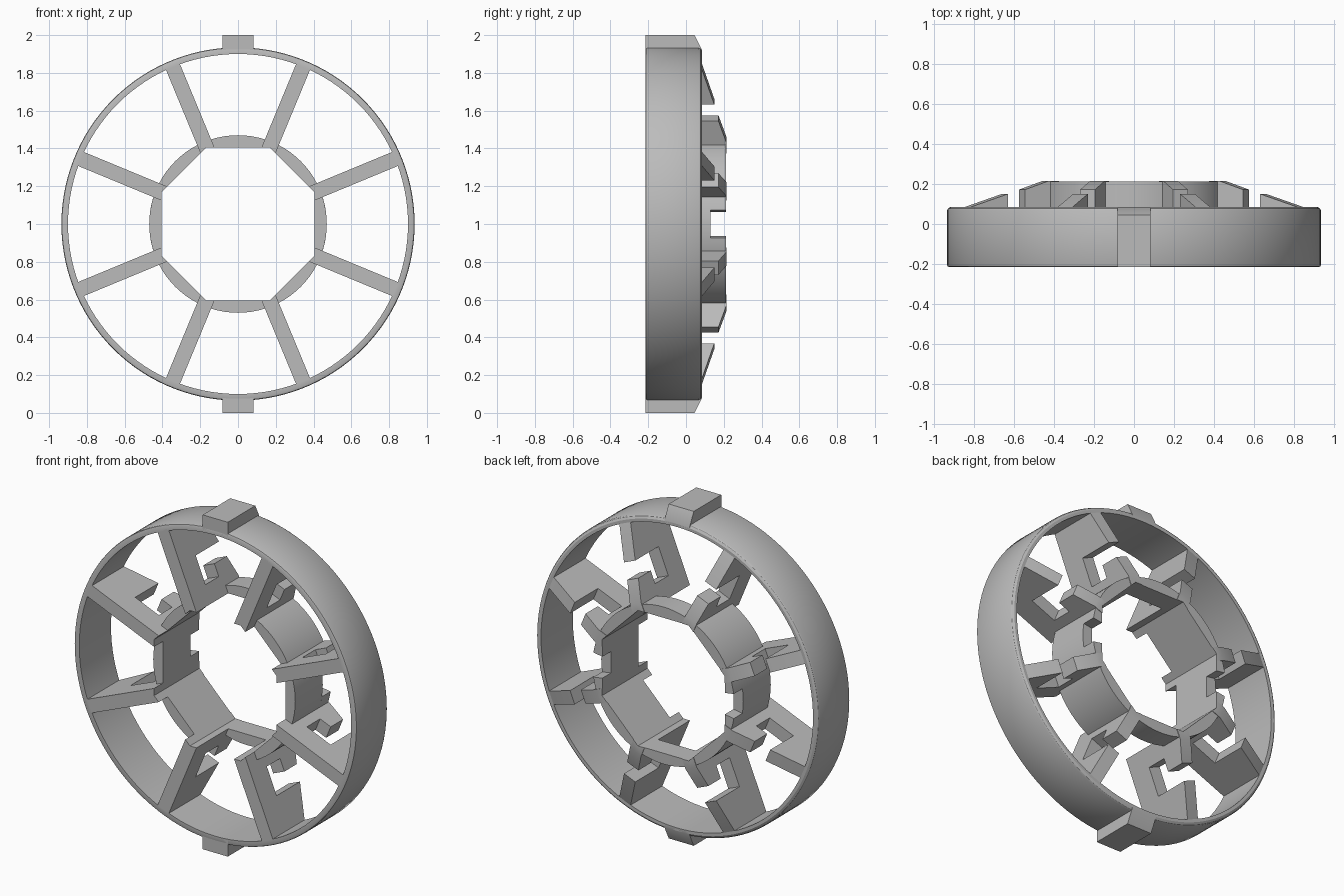
import bpy, bmesh
from math import sin, cos, radians, pi

cube = bpy.data.objects.get("Cube")
if cube:
    bpy.data.objects.remove(cube, do_unlink=True)

grey = bpy.data.materials.new("light grey")
grey.use_nodes = True
colour = (0.5, 0.5, 0.5, 1)
grey.diffuse_color = colour
grey.node_tree.nodes["Principled BSDF"].inputs["Base Color"].default_value = colour

FRONT, BACK, RIM_BACK = -0.215, 0.215, 0.085
APOTHEM, HUB_R = 0.405, 0.47


def polar(angle, r, y, across=0):
    """Point at a radius, shifted sideways, in the wheel's upright plane."""
    a = radians(angle)
    return (r * cos(a) - across * sin(a), y, 1 + r * sin(a) + across * cos(a))


def loft(name, sections, closed=False):
    """Skin a run of matching outlines; cap the ends unless it closes."""
    bm = bmesh.new()
    rows = [[bm.verts.new(p) for p in s] for s in sections]
    pairs = list(zip(rows, rows[1:]))
    if closed:
        pairs.append((rows[-1], rows[0]))
    else:
        bm.faces.new(rows[0])
        bm.faces.new(rows[-1])
    for a, b in pairs:
        for i in range(len(a)):
            j = (i + 1) % len(a)
            bm.faces.new((a[i], a[j], b[j], b[i]))
    bmesh.ops.recalc_face_normals(bm, faces=bm.faces)
    mesh = bpy.data.meshes.new(name)
    bm.to_mesh(mesh)
    bm.free()
    mesh.materials.append(grey)
    obj = bpy.data.objects.new(name, mesh)
    bpy.context.collection.objects.link(obj)
    bpy.ops.object.select_all(action="DESELECT")
    obj.select_set(True)
    bpy.context.view_layer.objects.active = obj
    bpy.ops.object.shade_smooth_by_angle(angle=radians(30))
    return obj


# Outer ring, with softened outer edges
rim = [(0.9, FRONT), (0.925, FRONT), (0.932, -0.212), (0.935, -0.205),
       (0.935, 0.068), (0.93, 0.078), (0.918, RIM_BACK), (0.9, RIM_BACK)]
loft("outer_ring", [[polar(i * 3, r, y) for r, y in rim] for i in range(120)], True)

# Locating tabs above and below, sloped at the back
tab = [(0.9, FRONT), (1.0, FRONT), (1.0, 0.045), (0.92, RIM_BACK), (0.9, RIM_BACK)]
for name, angle in (("top_tab", 90), ("bottom_tab", 270)):
    loft(name, [[polar(angle, r, y, w) for r, y in tab] for w in (-0.083, 0.083)])

# Spokes with a hooked slot opening at the back
spoke = [(0.91, FRONT), (0.91, 0.08), (0.9, RIM_BACK), (0.7, 0.15), (0.7, -0.07),
         (0.53, -0.07), (0.53, 0.055), (0.606, 0.055), (0.606, 0.172), (0.48, BACK)]
for k in range(8):
    sections = []
    for w in (-0.04, 0, 0.04):
        inner = (APOTHEM - abs(w) * sin(pi / 8)) / cos(pi / 8)
        outline = spoke + [(inner, BACK), (inner, FRONT)]
        sections.append([polar(22.5 + 45 * k, r, y, w) for r, y in outline])
    loft(f"spoke_{k + 1}", sections)


def hub_piece(name, middle, start, end, y0, y1):
    """Part of the hub: flat inside, round outside."""
    sections = []
    for i in range(11):
        d = start + (end - start) * i / 10
        inner = APOTHEM / cos(radians(d))
        ring = [(inner, y0), (HUB_R, y0), (HUB_R, y1), (inner, y1)]
        sections.append([polar(middle + d, r, y) for r, y in ring])
    loft(name, sections)


# Hub: deep diagonal walls, notched side walls, thin bands above and below
HUB_FRONT, HUB_BACK, NOTCH = -0.13, 0.212, 0.13
for k in range(4):
    hub_piece(f"diagonal_hub_wall_{k + 1}", 45 + 90 * k, -22.5, 22.5, HUB_FRONT, HUB_BACK)
for name, angle in (("left", 0), ("right", 180)):
    hub_piece(f"{name}_hub_wall", angle, -22.5, 22.5, HUB_FRONT, NOTCH)
    hub_piece(f"{name}_hub_prong_a", angle, -22.5, -9, NOTCH, HUB_BACK)
    hub_piece(f"{name}_hub_prong_b", angle, 9, 22.5, NOTCH, HUB_BACK)
for name, angle in (("top", 90), ("bottom", 270)):
    hub_piece(f"{name}_hub_band", angle, -22.5, 22.5, RIM_BACK, HUB_BACK)
